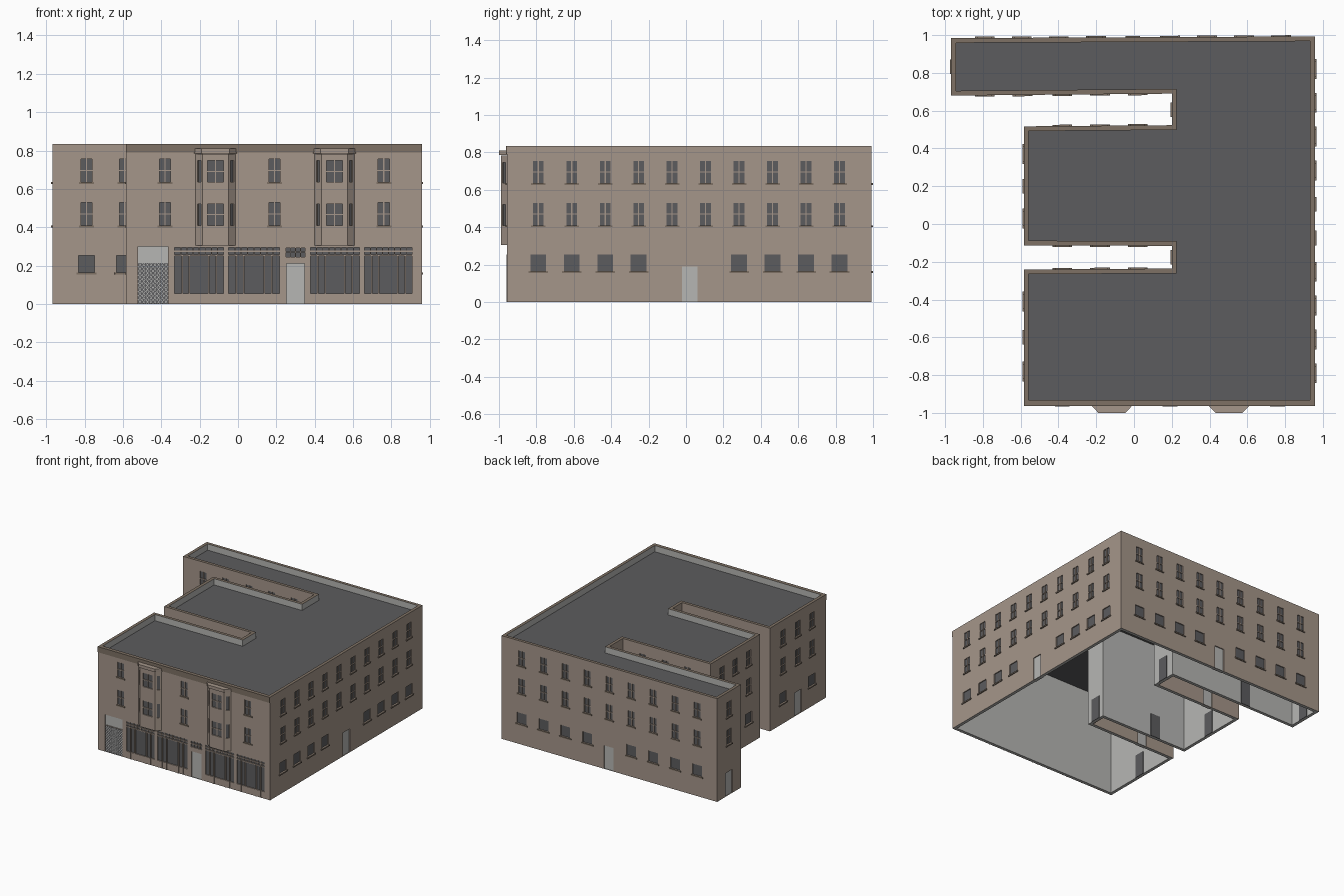
import bpy, bmesh
from mathutils import Vector

if "Cube" in bpy.data.objects:
    bpy.data.objects.remove(bpy.data.objects["Cube"])

HEIGHT, ROOF_Z, THICK, RECESS = 0.835, 0.785, 0.025, 0.008
UP = Vector((0, 0, 1))


def material(name, rgb):
    m = bpy.data.materials.new(name)
    m.use_nodes = True
    m.diffuse_color = (*rgb, 1)
    m.node_tree.nodes["Principled BSDF"].inputs["Base Color"].default_value = (*rgb, 1)
    return m


MATS = {
    "stone": material("warm stone", (0.376, 0.305, 0.254)),
    "trim": material("dark stone trim", (0.21, 0.165, 0.128)),
    "dark": material("dark grey", (0.107, 0.107, 0.112)),
    "light": material("light grey", (0.47, 0.47, 0.455)),
}
parts = {}


def face(part, mat, pts):
    """Add one flat face to a named part."""
    if part not in parts:
        parts[part] = (bmesh.new(), [])
    bm, used = parts[part]
    if mat not in used:
        used.append(mat)
    f = bm.faces.new([bm.verts.new(p) for p in pts])
    f.material_index = used.index(mat)


def prism(part, mat, plan, z0, z1):
    """Closed vertical prism over a counterclockwise plan."""
    low = [Vector((x, y, z0)) for x, y in plan]
    high = [Vector((x, y, z1)) for x, y in plan]
    face(part, mat, high)
    face(part, mat, low[::-1])
    for i in range(len(plan)):
        j = (i + 1) % len(plan)
        face(part, mat, [low[i], low[j], high[j], high[i]])


class Wall:
    """A wall plane: u runs along it, d points outward, z up."""

    def __init__(self, a, b, z0, z1):
        self.a, self.b = Vector((*a, 0)), Vector((*b, 0))
        self.length = (self.b - self.a).length
        self.dir = (self.b - self.a).normalized()
        self.n = self.dir.cross(UP)
        self.z0, self.z1 = z0, z1
        self.holes = []

    def p(self, u, d, z):
        return self.a + self.dir * u + self.n * d + UP * z

    def along(self, c):
        axis = 0 if abs(self.dir.x) > abs(self.dir.y) else 1
        return abs(c - self.a[axis])

    def hole(self, u, w, z0, z1, mat="dark"):
        self.holes.append((u - w / 2, u + w / 2, z0, z1, mat))

    def box(self, part, mat, u, w, z0, z1, d0, d1):
        plan = [self.p(u + s * w / 2, d, 0).xy for s, d in ((-1, d1), (1, d1), (1, d0), (-1, d0))]
        prism(part, mat, plan, z0, z1)

    def window(self, u, w, z0, z1, bars=True, sill=True):
        self.hole(u, w, z0, z1)
        if bars:
            mid = (z0 + z1) / 2
            self.box("window_bars", "stone", u, 0.006, z0, z1, -RECESS, -0.002)
            self.box("window_bars", "stone", u, w, mid - 0.003, mid + 0.003, -RECESS, -0.001)
        if sill:
            self.box("window_sills", "trim", u, w + 0.02, z0 - 0.01, z0, -0.002, 0.007)

    def door(self, u, w=0.085, inside=True):
        self.hole(u, w, 0, 0.19, "light")
        if inside:
            self.box("inner_doors", "dark", u, w, 0, 0.19, -THICK - 0.004, -THICK + 0.001)

    def build(self, part):
        us = sorted({0, self.length, *(u for h in self.holes for u in h[:2])})
        zs = sorted({self.z0, self.z1, *(z for h in self.holes for z in h[2:4])})
        # flush wall cells between the openings
        for u0, u1 in zip(us, us[1:]):
            for z0, z1 in zip(zs, zs[1:]):
                u, z = (u0 + u1) / 2, (z0 + z1) / 2
                if not any(h[0] < u < h[1] and h[2] < z < h[3] for h in self.holes):
                    face(part, "stone", [self.p(u0, 0, z0), self.p(u1, 0, z0),
                                         self.p(u1, 0, z1), self.p(u0, 0, z1)])
        # recessed panels with their reveals
        for u0, u1, z0, z1, mat in self.holes:
            ring = [(u0, z0), (u1, z0), (u1, z1), (u0, z1)]
            face(part, mat, [self.p(u, -RECESS, z) for u, z in ring])
            for (ua, za), (ub, zb) in zip(ring, ring[1:] + ring[:1]):
                face(part, "stone", [self.p(ua, 0, za), self.p(ub, 0, zb),
                                     self.p(ub, -RECESS, zb), self.p(ua, -RECESS, za)])


# Plan of the building, counterclockwise: three wings around two narrow courts
plan = [(0.958, -0.958), (0.958, 0.993), (-0.968, 0.984), (-0.968, 0.68),
        (0.2, 0.69), (0.2, 0.523), (-0.583, 0.517), (-0.583, -0.113),
        (0.2, -0.116), (0.2, -0.236), (-0.583, -0.241), (-0.583, -0.958)]
edges = list(zip(plan, plan[1:] + plan[:1]))
walls = [Wall(a, b, 0, HEIGHT) for a, b in edges]

# Window columns and door of every wall
side = [-0.79 + 0.179 * i for i in range(10)]
back = [-0.79 + 0.196 * i for i in range(9)]
court = [-0.38, -0.18, 0.02]
layout = [
    (side, side[:4] + side[6:], 0.02),
    (back, back[:4] + back[5:], 0.0),
    ([0.832], [], 0.832),
    ([-0.79, -0.59] + court, [-0.79, -0.59] + court, -0.485),
    ([0.605], [], 0.605),
    (court, court, -0.28),
    ([0.37, 0.2, 0.03], [0.37, 0.03], 0.2),
    (court, court, -0.28),
    ([-0.176], [], -0.176),
    (court, court, -0.28),
    ([-0.41, -0.6, -0.78], [-0.41, -0.78], -0.6),
    ([-0.38, 0.19, 0.76], [], None),
]
for wall, (upper, lower, door) in zip(walls, layout):
    for c in upper:
        for z in (0.41, 0.635):
            wall.window(wall.along(c), 0.058, z, z + 0.12)
    for c in lower:
        wall.window(wall.along(c), 0.085, 0.165, 0.253, bars=False)
    if door is not None:
        wall.door(wall.along(door))

# Shopfronts on the front wall
front = walls[-1]
for x0, x1 in ((-0.33, -0.075), (-0.05, 0.217), (0.378, 0.633), (0.66, 0.908)):
    u, w = front.along((x0 + x1) / 2), x1 - x0
    front.hole(u, w, 0.055, 0.25)
    front.hole(u, w, 0.257, 0.295)
    front.box("shop_bars", "stone", u, w, 0.272, 0.278, -RECESS, -0.001)
    for f in (0.15, 0.3, 0.7, 0.85):
        front.box("shop_bars", "stone", u + (f - 0.5) * w, 0.008, 0, 0.255, -RECESS, 0.003)
    for i in range(1, 8):
        front.box("shop_bars", "stone", u + (i / 8 - 0.5) * w, 0.005, 0.257, 0.295, -RECESS, 0)

# Front door with its fanlight
u = front.along(0.3)
front.hole(u, 0.092, 0, 0.21, "light")
front.hole(u, 0.1, 0.245, 0.293)
front.box("shop_bars", "stone", u, 0.1, 0.268, 0.274, -RECESS, 0)
for s in (-0.025, 0, 0.025):
    front.box("shop_bars", "stone", u + s, 0.005, 0.245, 0.293, -RECESS, 0)

# Lattice gate with a plain panel above
gate_u, gate_w, gate_h = front.along(-0.443), 0.155, 0.215
front.hole(gate_u, gate_w, 0, gate_h)
front.hole(gate_u, gate_w, gate_h, 0.3, "light")
cols, rows, half = 8, 10, 0.0035
cw, ch = gate_w / cols, gate_h / rows
for i in range(cols):
    for j in range(rows):
        ua, za = gate_u - gate_w / 2 + i * cw, j * ch
        for p, q in (((ua, za), (ua + cw, za + ch)), ((ua + cw, za), (ua, za + ch))):
            face("gate_lattice", "light", [
                front.p(min(max(u, ua), ua + cw), -0.004, z) for u, z in
                ((p[0] - half, p[1]), (p[0] + half, p[1]), (q[0] + half, q[1]), (q[0] - half, q[1]))])

# Cornice band along the front
front.box("front_cornice", "trim", front.length / 2, front.length, 0.79, HEIGHT, -0.002, 0.005)

for wall in walls:
    wall.build("outer_walls")

# Two bay windows with caps
for x in (-0.117, 0.503):
    pts = [(x - 0.105, -0.957), (x - 0.067, -0.99), (x + 0.067, -0.99), (x + 0.105, -0.957)]
    for k, (a, b) in enumerate(zip(pts, pts[1:])):
        bay = Wall(a, b, 0.305, 0.782)
        for z in (0.41, 0.635):
            bay.window(bay.length / 2, 0.085 if k == 1 else 0.024, z, z + 0.112, bars=k == 1, sill=False)
        bay.build("bay_windows")
    for z in (0.305, 0.782):
        face("bay_windows", "stone", [(px, py, z) for px, py in (pts if z > 0.5 else pts[::-1])])
    cap = [(x - 0.112, -0.957), (x - 0.072, -1.0), (x + 0.072, -1.0), (x + 0.112, -0.957)]
    prism("bay_caps", "stone", cap, 0.785, 0.81)

# Inner wall faces, parapet top, wall foot and roof
inner = []
for i, pt in enumerate(plan):
    n1, n2 = walls[i - 1].n, walls[i].n
    off = (n1 + n2) * (THICK / (1 + n1.dot(n2)))
    inner.append(Vector((*pt, 0)) - off)
for i, wall in enumerate(walls):
    a, b = inner[i], inner[(i + 1) % len(inner)]
    top = UP * HEIGHT
    face("inner_walls", "light", [b, a, a + top, b + top])
    face("parapet_top", "trim", [wall.a + top, wall.b + top, b + top, a + top])
    face("wall_foot", "light", [wall.b, wall.a, a, b])
face("flat_roof", "dark", [p + UP * ROOF_Z for p in inner])

# Turn the collected parts into objects
for name, (bm, used) in parts.items():
    bmesh.ops.remove_doubles(bm, verts=bm.verts, dist=0.00005)
    mesh = bpy.data.meshes.new(name)
    bm.to_mesh(mesh)
    bm.free()
    for m in used:
        mesh.materials.append(MATS[m])
    bpy.context.scene.collection.objects.link(bpy.data.objects.new(name, mesh))
